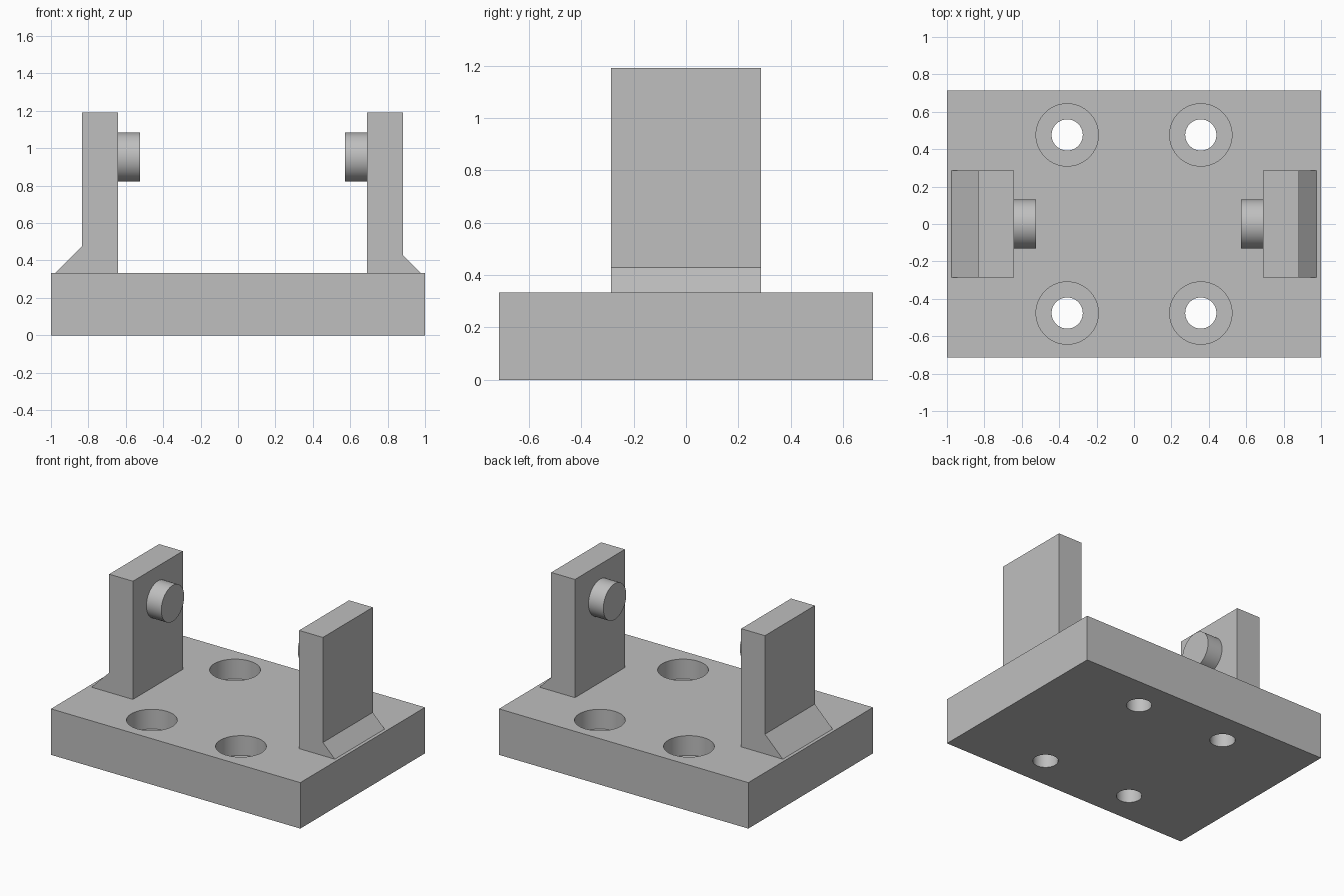
import bpy
import bmesh
import math
from mathutils import Matrix

if "Cube" in bpy.data.objects:
    bpy.data.objects.remove(bpy.data.objects["Cube"], do_unlink=True)

U = 2 / 42  # design unit: the plate is 42 units long

grey = bpy.data.materials.new("plain grey")
grey.use_nodes = True
colour = (0.52, 0.52, 0.52, 1)
grey.diffuse_color = colour
grey.node_tree.nodes["Principled BSDF"].inputs["Base Color"].default_value = colour


def finish(name, bm):
    """Scale from design units and make an object."""
    bmesh.ops.scale(bm, vec=(U, U, U), verts=bm.verts)
    bmesh.ops.recalc_face_normals(bm, faces=bm.faces)
    mesh = bpy.data.meshes.new(name)
    bm.to_mesh(mesh)
    bm.free()
    mesh.materials.append(grey)
    obj = bpy.data.objects.new(name, mesh)
    bpy.context.collection.objects.link(obj)
    return obj


def smooth(obj):
    bpy.ops.object.select_all(action="DESELECT")
    obj.select_set(True)
    bpy.context.view_layer.objects.active = obj
    bpy.ops.object.shade_smooth_by_angle(angle=math.radians(30))


def cylinder(name, radius, length, matrix):
    bm = bmesh.new()
    bmesh.ops.create_cone(bm, cap_ends=True, segments=64, radius1=radius,
                          radius2=radius, depth=length, matrix=matrix)
    return finish(name, bm)


def extrude_y(name, profile, depth):
    """Extrude an x-z outline along y, centred on y = 0."""
    bm = bmesh.new()
    face = bm.faces.new([bm.verts.new((x, -depth / 2, z)) for x, z in profile])
    new = bmesh.ops.extrude_face_region(bm, geom=[face])["geom"]
    bmesh.ops.translate(bm, vec=(0, depth, 0),
                        verts=[v for v in new if isinstance(v, bmesh.types.BMVert)])
    return finish(name, bm)


# Base plate with four counterbored bolt holes
base = extrude_y("base_plate", [(-21, 0), (21, 0), (21, 7), (-21, 7)], 30)
for radius, bottom in ((3.5, 4), (1.75, -2)):
    for x in (-7.5, 7.5):
        for y in (-10, 10):
            cutter = cylinder("hole_cutter", radius, 12,
                              Matrix.Translation((x, y, bottom + 6)))
            cutter.hide_render = True
            mod = base.modifiers.new("hole", "BOOLEAN")
            mod.operation = "DIFFERENCE"
            mod.solver = "EXACT"
            mod.object = cutter
            bpy.ops.object.select_all(action="DESELECT")
            bpy.context.view_layer.objects.active = base
            bpy.ops.object.modifier_apply(modifier=mod.name)
            bpy.data.objects.remove(cutter, do_unlink=True)
smooth(base)

# Upright walls with a sloped foot outside and a round peg inside
for side, s, inner, foot in (("right", -1, 13.5, 3), ("left", 1, 14.5, 2)):
    outer = inner + 4
    outline = [(inner, 7), (outer + foot, 7), (outer, 7 + foot),
               (outer, 25), (inner, 25)]
    extrude_y(side + "_upright", [(s * x, z) for x, z in outline], 12)
    turn = Matrix.Rotation(math.pi / 2, 4, "Y")
    peg = cylinder(side + "_peg", 2.75, 2.5,
                   Matrix.Translation((s * (inner - 1.25), 0, 20)) @ turn)
    smooth(peg)
